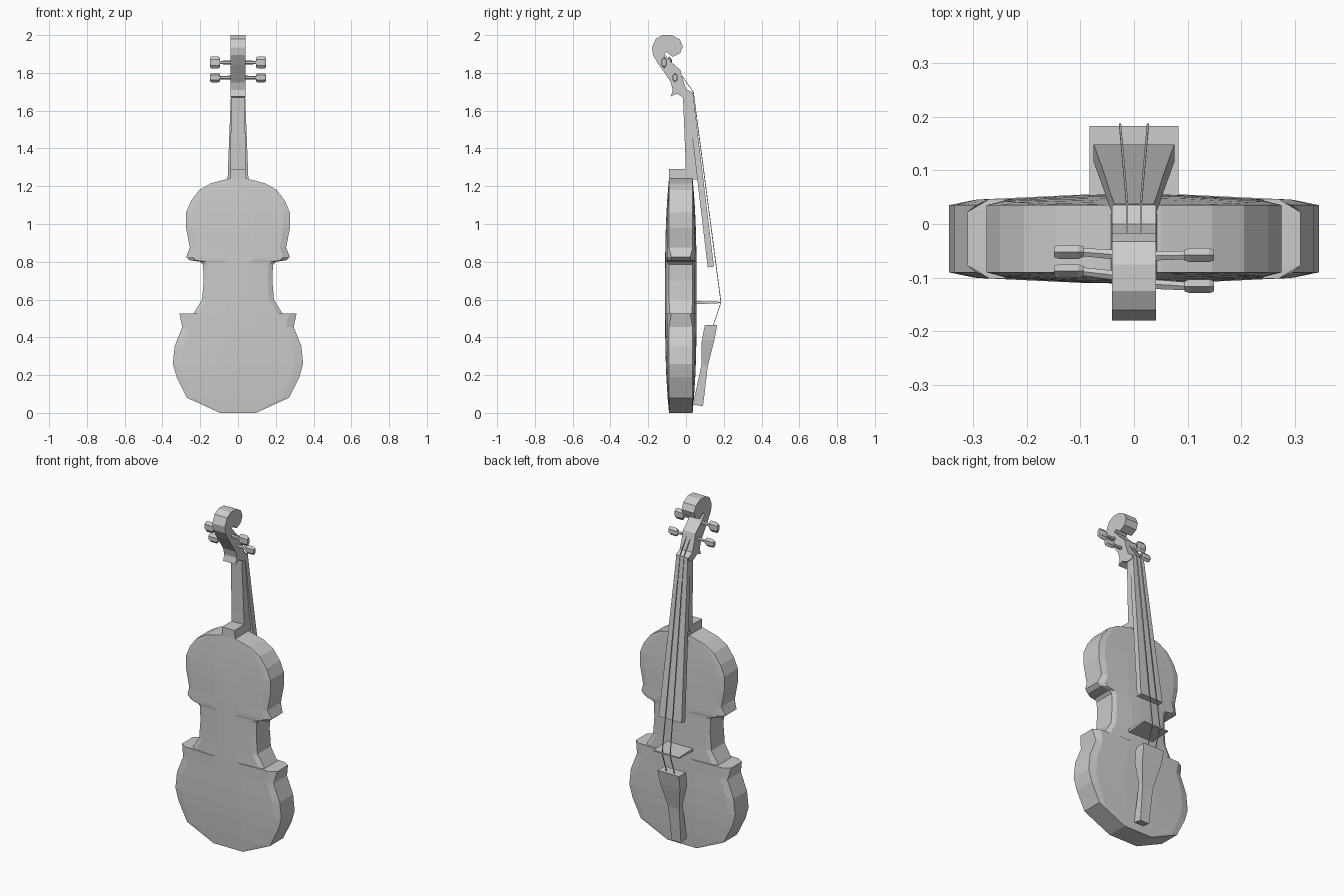
import bpy, bmesh, math
from mathutils import Vector, Matrix

if "Cube" in bpy.data.objects:
    bpy.data.objects.remove(bpy.data.objects["Cube"])


def finish(name, bm):
    bmesh.ops.recalc_face_normals(bm, faces=bm.faces)
    me = bpy.data.meshes.new(name)
    bm.to_mesh(me)
    bm.free()
    ob = bpy.data.objects.new(name, me)
    bpy.context.collection.objects.link(ob)
    return ob


def bridge_rings(bm, rings):
    """Join equal closed rings of verts with quads and cap both ends."""
    n = len(rings[0])
    for a, b in zip(rings, rings[1:]):
        for i in range(n):
            bm.faces.new((a[i], a[(i + 1) % n], b[(i + 1) % n], b[i]))
    bm.faces.new(rings[0])
    bm.faces.new(rings[-1])


def loft(name, sections):
    """Rectangular sections: (back y, z, front y, z, half width)."""
    bm = bmesh.new()
    rings = [[bm.verts.new(p) for p in
              ((-w, y0, z0), (w, y0, z0), (w, y1, z1), (-w, y1, z1))]
             for y0, z0, y1, z1, w in sections]
    bridge_rings(bm, rings)
    return finish(name, bm)


def prism(name, profile, w):
    """Side profile (y, z) extruded across x."""
    bm = bmesh.new()
    bridge_rings(bm, [[bm.verts.new((x, y, z)) for y, z in profile] for x in (-w, w)])
    return finish(name, bm)


def tube(bm, path, ry, rz, sides=6):
    """Straight rod along x with elliptical section; path = (x, scale)."""
    rings = []
    for x, y, z, s in path:
        rings.append([bm.verts.new((x, y + s * ry * math.cos(a), z + s * rz * math.sin(a)))
                      for a in (math.tau * (i + .5) / sides for i in range(sides))])
    bridge_rings(bm, rings)


# Body: half outline (x, z, rib half thickness), arched across fixed columns
outline = [(.095, 0, .0625), (.27, .08, .0625), (.325, .19, .0625), (.345, .26, .0625),
           (.335, .355, .0625), (.295, .455, .0625), (.31, .525, .05), (.235, .527, .058),
           (.19, .60, .0625), (.182, .70, .0625), (.185, .785, .0625), (.20, .80, .0625),
           (.255, .808, .052), (.275, .825, .05), (.255, .875, .0625), (.275, .98, .0625),
           (.275, 1.06, .0625), (.25, 1.12, .0625), (.205, 1.18, .0625),
           (.145, 1.215, .0625), (.05, 1.24, .0625)]
columns = [(-1, 0), (-.87, .55), (-.3, .95), (0, 1), (.3, .95), (.87, .55), (1, 0)]
bm = bmesh.new()
rings = []
for x, z, half in outline:
    bulge = .021 * (1 - abs((z - .62) / .62) ** 3)
    ring = []
    for side in (1, -1):
        for c, k in columns[::side]:
            edge = half if abs(c) == 1 else .0625
            ring.append(bm.verts.new((x * c, -.0275 + side * (edge + bulge * k), z)))
    rings.append(ring)
bridge_rings(bm, rings)
finish("body", bm)

# Neck, heel and fingerboard
loft("neck", [(.0, 1.235, .06, 1.235, .042), (-.003, 1.35, .05, 1.35, .04),
              (-.016, 1.675, .035, 1.69, .036)])
loft("heel", [(-.09, 1.23, .02, 1.23, .043), (-.09, 1.29, .02, 1.29, .041)])
loft("fingerboard", [(.115, .77, .148, .775, .075), (.06, 1.235, .092, 1.235, .055),
                     (.035, 1.447, .066, 1.447, .047), (.01, 1.69, .037, 1.695, .037)])

# Pegbox and scroll
prism("scroll", [(-.016, 1.67), (-.048, 1.69), (-.08, 1.675), (-.07, 1.71), (-.08, 1.75),
                 (-.11, 1.795), (-.145, 1.845), (-.175, 1.895), (-.18, 1.935), (-.16, 1.98),
                 (-.125, 2.0), (-.075, 2.0), (-.033, 1.977), (-.017, 1.94), (-.03, 1.905),
                 (-.07, 1.885), (-.105, 1.91), (-.115, 1.90), (-.075, 1.855), (-.03, 1.815),
                 (-.02, 1.775), (.0, 1.715), (.035, 1.695), (.03, 1.67)], .041)

# Tuning pegs: tapered shaft plus faceted knob
for i, (side, y, y_tip, z, rz) in enumerate([(1, -.11, -.116, 1.855, .032), (-1, -.1, -.088, 1.855, .032),
                                             (1, -.06, -.058, 1.775, .025), (-1, -.06, -.052, 1.775, .025)]):
    bm = bmesh.new()
    tube(bm, [(0, y, z, 1), (side * .1, y_tip, z, .8)], .011, .011)
    tube(bm, [(side * x, y_tip, z, s) for x, s in ((.094, .75), (.104, 1), (.14, 1), (.149, .75))],
         .015, rz)
    finish(f"tuning_peg_{i + 1}", bm)

# Bridge and tailpiece
loft("bridge", [(.045, .575, .183, .581, .083), (.045, .592, .183, .588, .083)])
loft("tailpiece", [(.037, .045, .09, .035, .03), (.083, .26, .115, .245, .036),
                   (.083, .38, .15, .385, .065), (.10, .465, .165, .465, .07)])

# Strings: square wires over bridge and nut
path = [(.026, .14, .45), (.026, .185, .585), (.013, .039, 1.698), (.013, -.022, 1.785)]
for side, label in ((-1, "left"), (1, "right")):
    bm = bmesh.new()
    r = .002
    bridge_rings(bm, [[bm.verts.new((side * x + dx, y + dy, z)) for dx, dy in
                       ((-r, -r), (r, -r), (r, r), (-r, r))] for x, y, z in path])
    finish(f"string_{label}", bm)
